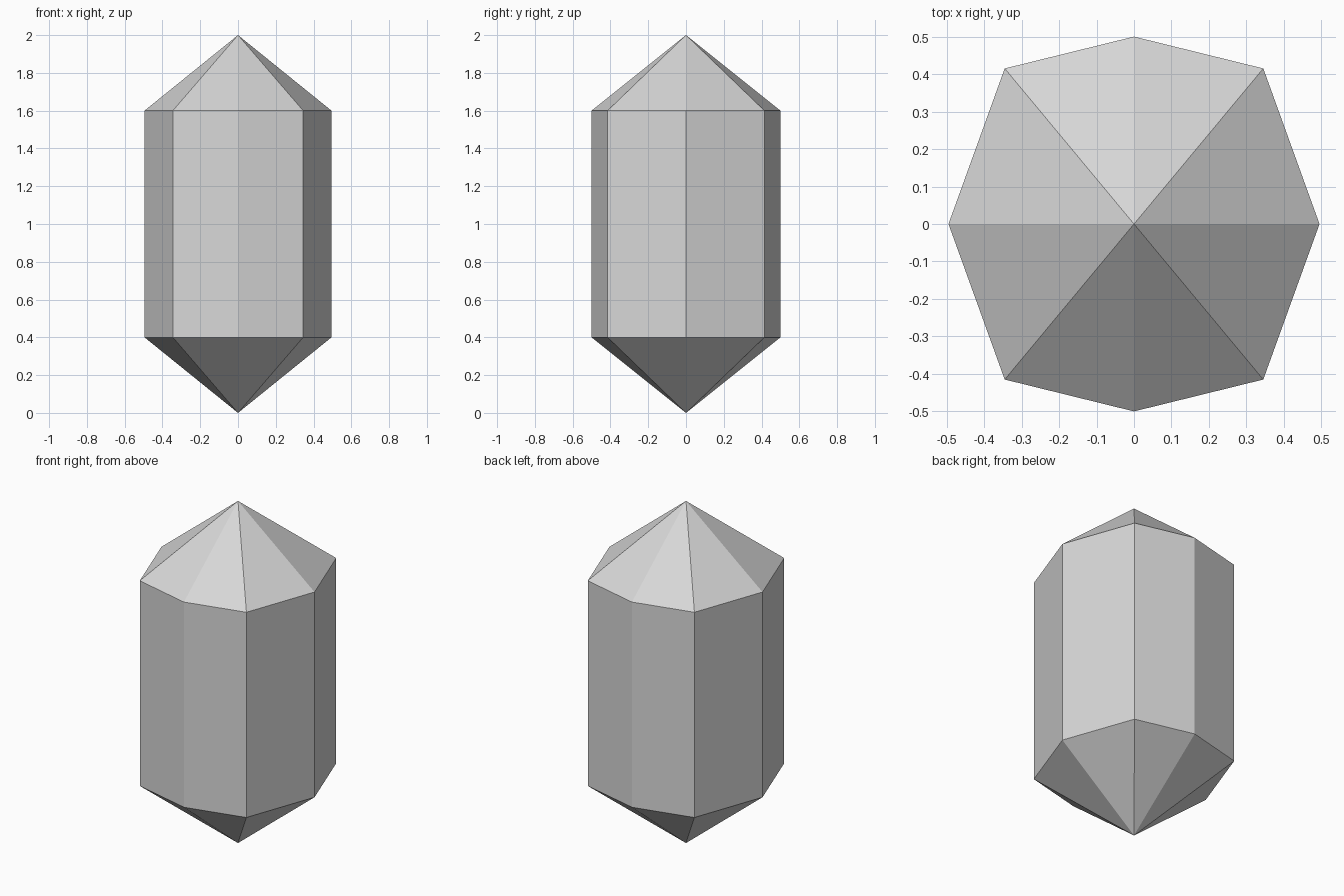
import bpy
import bmesh

if "Cube" in bpy.data.objects:
    bpy.data.objects.remove(bpy.data.objects["Cube"])

# Slightly uneven octagon cross-section of the crystal
OUTLINE = [(0.495, 0), (0.345, 0.415), (0, 0.5), (-0.345, 0.415),
           (-0.495, 0), (-0.345, -0.415), (0, -0.5), (0.345, -0.415)]
Z_BOTTOM, Z_LOW, Z_HIGH, Z_TOP = 0.0, 0.4, 1.6, 2.0

grey = bpy.data.materials.new("light_grey")
grey.diffuse_color = (0.68, 0.68, 0.68, 1)
grey.use_nodes = True
grey.node_tree.nodes["Principled BSDF"].inputs["Base Color"].default_value = grey.diffuse_color

# Crystal: prism body with a pointed tip at each end
bm = bmesh.new()
low = [bm.verts.new((x, y, Z_LOW)) for x, y in OUTLINE]
high = [bm.verts.new((x, y, Z_HIGH)) for x, y in OUTLINE]
bottom_tip = bm.verts.new((0, 0, Z_BOTTOM))
top_tip = bm.verts.new((0, 0, Z_TOP))

count = len(OUTLINE)
for i in range(count):
    j = (i + 1) % count
    bm.faces.new((low[i], low[j], high[j], high[i]))
    bm.faces.new((high[i], high[j], top_tip))
    bm.faces.new((low[j], low[i], bottom_tip))

mesh = bpy.data.meshes.new("crystal")
bm.to_mesh(mesh)
bm.free()
mesh.materials.append(grey)
crystal = bpy.data.objects.new("crystal", mesh)
bpy.context.collection.objects.link(crystal)
